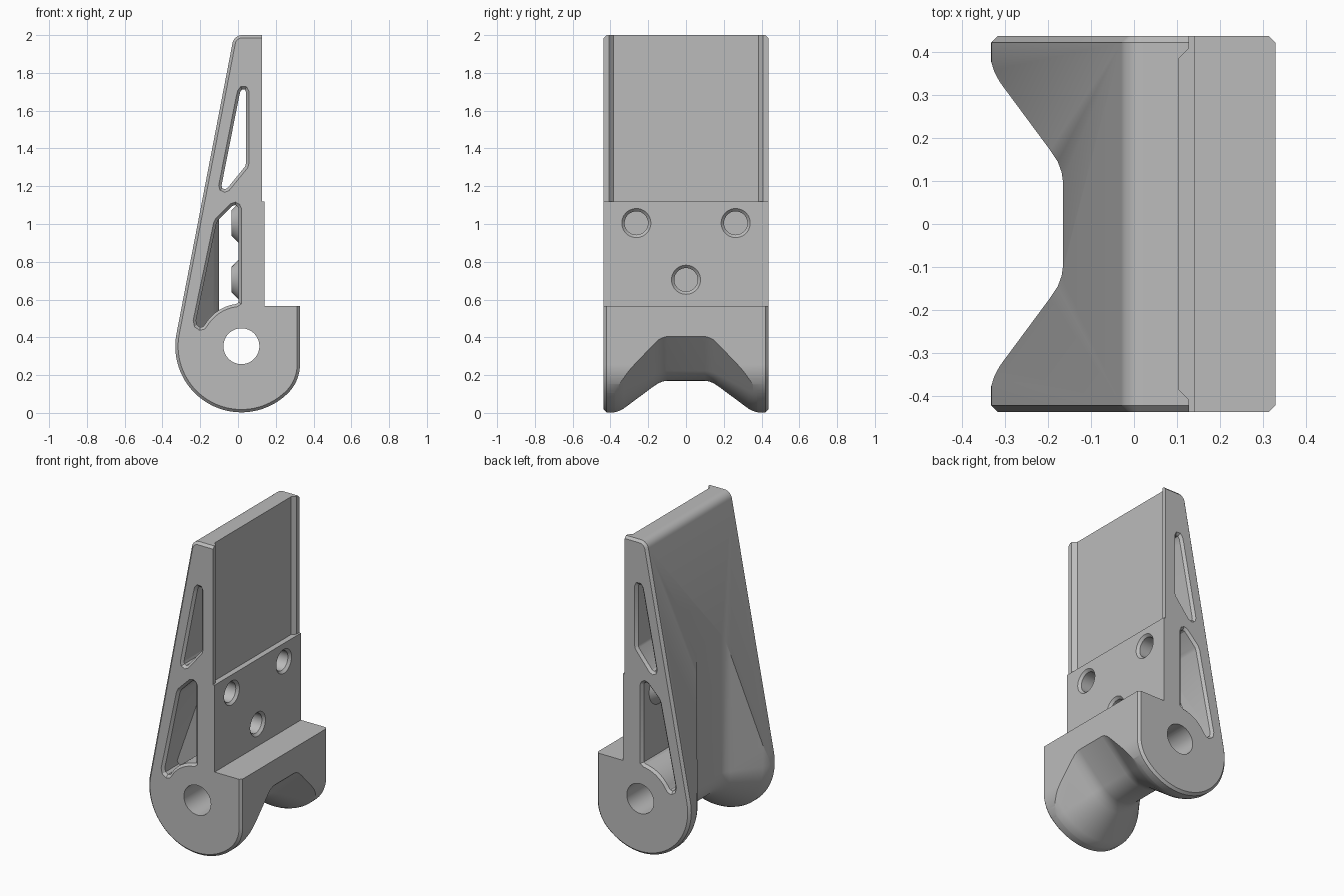
import bpy, bmesh
from math import cos, sin, pi, radians, hypot

if "Cube" in bpy.data.objects:
    bpy.data.objects.remove(bpy.data.objects["Cube"], do_unlink=True)

HALF = 0.436          # half width along y
EDGE = 0.015          # chamfer size
CX, CZ = 0.018, 0.353  # pivot centre
R_OUT = 0.35

grey = bpy.data.materials.new("plain grey")
grey.use_nodes = True
grey.diffuse_color = (0.5, 0.5, 0.5, 1)
grey.node_tree.nodes["Principled BSDF"].inputs["Base Color"].default_value = (0.5, 0.5, 0.5, 1)


def arc(cx, cz, r, start, end, n):
    angles = [radians(start + (end - start) * i / n) for i in range(n + 1)]
    return [(cx + r * cos(a), cz + r * sin(a)) for a in angles]


def grow(poly, d):
    """Offset a counter-clockwise outline outwards by d."""
    out = []
    for i, (x, z) in enumerate(poly):
        (ax, az), (bx, bz) = poly[i - 1], poly[(i + 1) % len(poly)]
        l1, l2 = hypot(x - ax, z - az), hypot(bx - x, bz - z)
        n1 = ((z - az) / l1, (ax - x) / l1)
        n2 = ((bz - z) / l2, (x - bx) / l2)
        k = d / max(0.4, 1 + n1[0] * n2[0] + n1[1] * n2[1])
        out.append((x + (n1[0] + n2[0]) * k, z + (n1[1] + n2[1]) * k))
    return out


def loft(name, rings):
    """Skin a closed solid through matching rings of 3D points."""
    bm = bmesh.new()
    rows = [[bm.verts.new(p) for p in ring] for ring in rings]
    n = len(rows[0])
    for a, b in zip(rows, rows[1:]):
        for i in range(n):
            j = (i + 1) % n
            bm.faces.new((a[i], a[j], b[j], b[i]))
    bm.faces.new(rows[0][::-1])
    bm.faces.new(rows[-1])
    bmesh.ops.recalc_face_normals(bm, faces=bm.faces)
    mesh = bpy.data.meshes.new(name)
    bm.to_mesh(mesh)
    bm.free()
    mesh.materials.append(grey)
    obj = bpy.data.objects.new(name, mesh)
    bpy.context.collection.objects.link(obj)
    return obj


def at_y(poly, y):
    return [(x, y, z) for x, z in poly]


def along_x(name, y, z, steps):
    """Round solid along x from (x, radius) steps."""
    return loft(name, [[(x, y + u, z + v) for u, v in arc(0, 0, r, 0, 352.5, 47)]
                       for x, r in steps])


def cut(target, cutter):
    mod = target.modifiers.new("cut", "BOOLEAN")
    mod.operation, mod.solver, mod.object = "DIFFERENCE", "EXACT", cutter
    bpy.context.view_layer.update()
    deps = bpy.context.evaluated_depsgraph_get()
    mesh = bpy.data.meshes.new_from_object(target.evaluated_get(deps))
    target.modifiers.clear()
    target.data = mesh
    bpy.data.objects.remove(cutter, do_unlink=True)


# Main body: tapered arm with a round pivot end and a stepped front
profile = arc(CX, CZ, R_OUT, 169, 315, 48)
profile += arc(0.115, 0.256, 0.213, 315, 360, 14)[1:]
profile += [(0.328, 0.565), (0.14, 0.565), (0.14, 1.12), (0.128, 1.12), (0.128, 2.0)]
profile += arc(0.022, 1.948, 0.052, 90, 169, 8)

inset = []
for (x, z), q in zip(profile, grow(profile, -EDGE)):
    if x > 0.1 and z > 0.5:   # step edges stay square
        q = (x - EDGE if x > 0.3 else x, z - EDGE if z > 1.9 else z)
    inset.append(q)
body = loft("hinge_arm", [at_y(inset, -HALF), at_y(profile, EDGE - HALF),
                          at_y(profile, HALF - EDGE), at_y(inset, HALF)])


# Waist groove, swept down the back, round the pivot and out to the front
def groove(name, shrink):
    half = [(0.10, 0.183), (0.12, 0.186), (0.145, 0.195), (0.172, 0.213), (0.33, 0.330),
            (0.355, 0.343), (0.375, 0.349), (0.39, 0.353), (0.41, 0.36)]
    stations = [(-y, r) for y, r in reversed(half)] + half

    def path(r):
        pts = [(CX - r, 2.3)] + arc(CX, CZ, r, 180, 315, 44)
        x, z = pts[-1]
        return pts + [(x + 0.8, z + 0.8)]

    return loft(name, [at_y(path(r - shrink) + path(0.9)[::-1], y) for y, r in stations])


cut(body, groove("groove_cutter", 0))


# Side windows with chamfered rims
def window(name, poly):
    rim = grow(poly, EDGE + 0.004)
    return loft(name, [at_y(rim, -HALF - 0.004), at_y(poly, EDGE - HALF),
                       at_y(poly, HALF - EDGE), at_y(rim, HALF + 0.004)])


upper = [(0.012, 1.70), (0.004, 1.665), (-0.087, 1.205), (-0.083, 1.19), (-0.07, 1.184),
         (-0.056, 1.19), (0.038, 1.305), (0.042, 1.32), (0.042, 1.70), (0.036, 1.712),
         (0.022, 1.713)]
lower = [(0.003, 1.08), (-0.003, 1.093), (-0.015, 1.1), (-0.03, 1.095), (-0.105, 1.02),
         (-0.115, 1.0), (-0.222, 0.49), (-0.217, 0.465), (-0.2, 0.453), (-0.185, 0.457)]
lower += arc(CX, CZ, 0.225, 149, 97, 14) + [(0.003, 0.585)]

cut(body, window("upper_window", upper))
lower_cutter = window("lower_window", lower)
cut(lower_cutter, groove("groove_wall", 0.065))

# Screw bosses inside the lower window, then the screw holes
screws = [(-0.263, 1.005), (0.263, 1.005), (0, 0.705)]
for y, z in screws:
    cut(lower_cutter, along_x("boss", y, z, [(-0.034, 0.068), (0.02, 0.122)]))
cut(body, lower_cutter)
for y, z in screws:
    cut(body, along_x("screw_hole", y, z, [(0.0, 0.062), (0.125, 0.062), (0.145, 0.082)]))

# Pivot bore
bore = arc(CX, CZ, 0.095, 0, 354, 59)
cut(body, loft("pivot_bore", [at_y(bore, -0.6), at_y(bore, 0.6)]))

# Shallow front channel between two lips
channel = [(0.105, -0.385), (0.138, -0.418), (0.3, -0.418),
           (0.3, 0.418), (0.138, 0.418), (0.105, 0.385)]
cut(body, loft("channel_cutter", [[(x, y, z) for x, y in channel] for z in (1.12, 2.2)]))

# Smooth the curves, keep the edges crisp
bpy.ops.object.select_all(action="DESELECT")
body.select_set(True)
bpy.context.view_layer.objects.active = body
bpy.ops.object.shade_smooth_by_angle(angle=radians(25))
